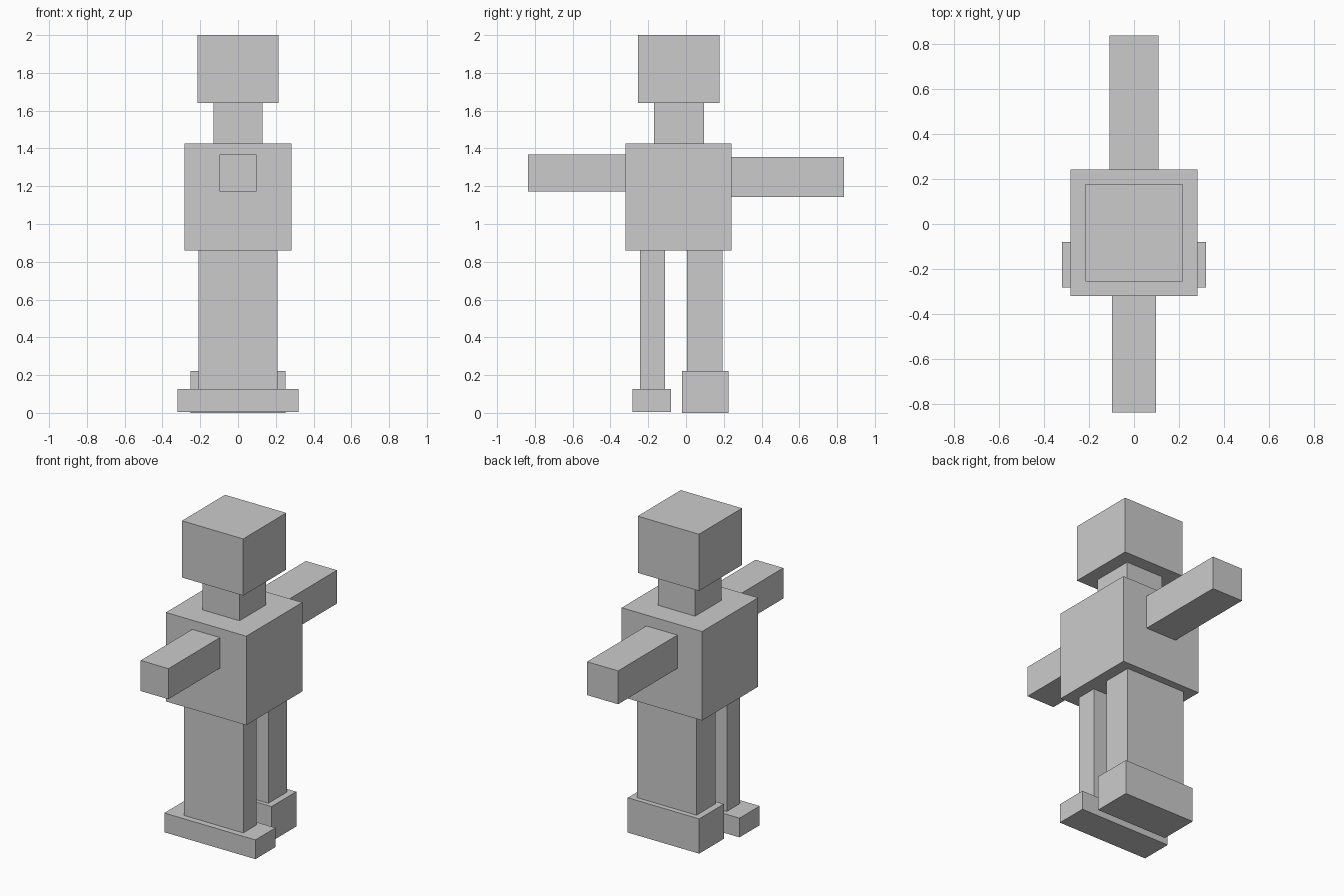
import bpy


def box(name, half_width, y0, y1, z0, z1):
    """Box centred on x = 0, given by its y and z limits."""
    bpy.ops.mesh.primitive_cube_add(size=1, location=(0, (y0 + y1) / 2, (z0 + z1) / 2))
    obj = bpy.context.object
    obj.name = name
    obj.scale = (half_width * 2, y1 - y0, z1 - z0)
    bpy.ops.object.transform_apply(location=False, rotation=False, scale=True)
    return obj


# Head, neck and torso
box("head", 0.215, -0.255, 0.177, 1.64, 2.0)
box("neck", 0.13, -0.17, 0.094, 1.425, 1.64)
box("torso", 0.2825, -0.32, 0.242, 0.86, 1.425)

# Arms reach out along y, each with its own thickness
box("front_arm", 0.0975, -0.837, -0.32, 1.173, 1.367)
box("back_arm", 0.109, 0.242, 0.837, 1.144, 1.356)

# Legs and feet
box("front_leg", 0.208, -0.244, -0.112, 0.127, 0.86)
box("back_leg", 0.21, 0.004, 0.194, 0.221, 0.86)
box("front_foot", 0.32, -0.282, -0.08, 0.005, 0.127)
box("back_foot", 0.251, -0.022, 0.226, 0.0, 0.221)
